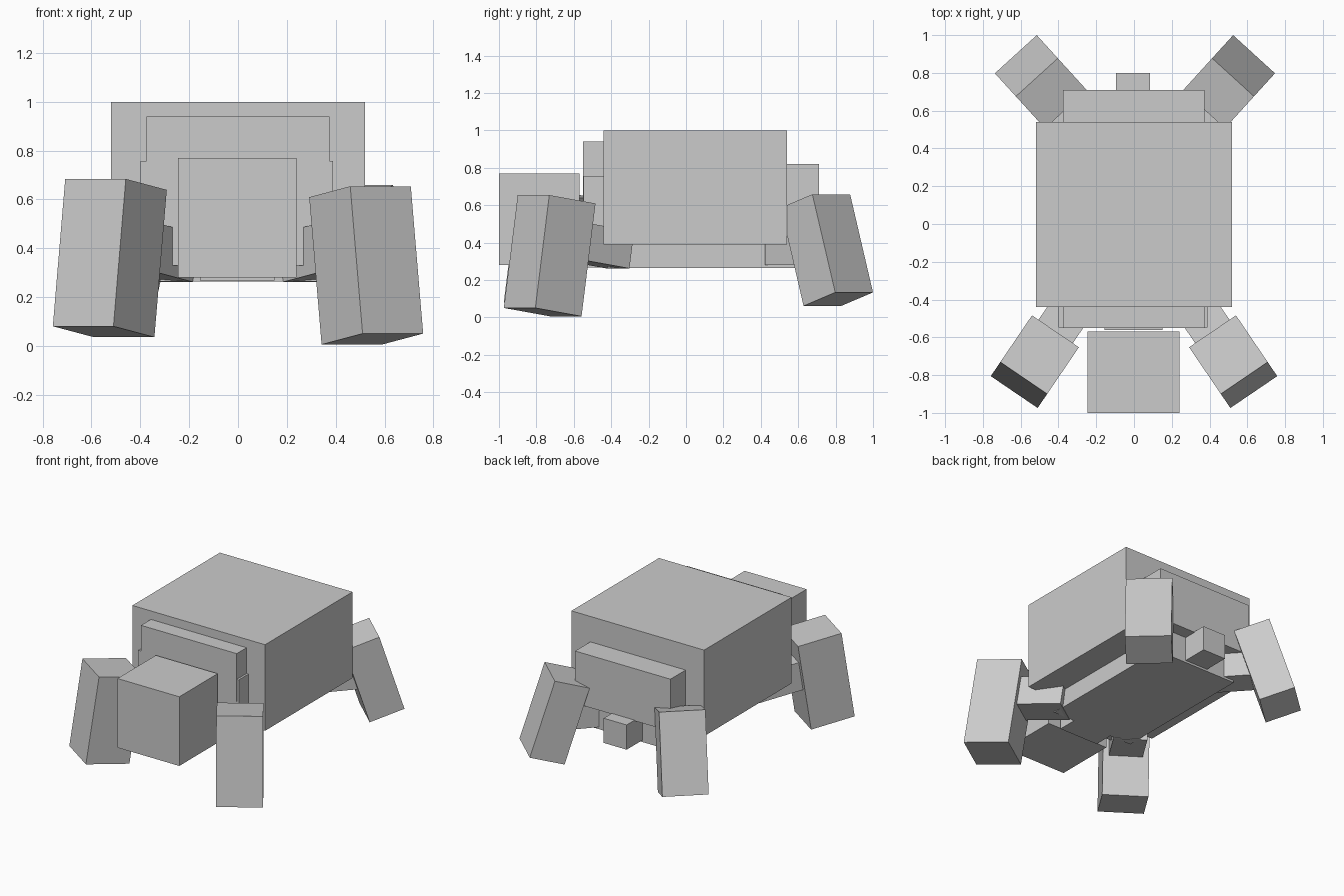
import bpy
import math
from mathutils import Matrix, Vector

if "Cube" in bpy.data.objects:
    bpy.data.objects.remove(bpy.data.objects["Cube"])

grey = bpy.data.materials.new("plain_grey")
grey.diffuse_color = (0.6, 0.6, 0.6, 1)
grey.use_nodes = True
grey.node_tree.nodes["Principled BSDF"].inputs["Base Color"].default_value = grey.diffuse_color


def box(name, size, center, yaw=0.0, tilt=0.0):
    """Box turned to heading yaw; tilt raises its outward end (degrees)."""
    bpy.ops.mesh.primitive_cube_add(size=1)
    ob = bpy.context.object
    ob.name = name
    rot = Matrix.Rotation(math.radians(yaw), 4, 'Z') @ Matrix.Rotation(math.radians(-tilt), 4, 'Y')
    ob.data.transform(Matrix.Translation(center) @ rot @ Matrix.Diagonal((*size, 1)))
    ob.data.materials.append(grey)
    return ob


def span(name, x, y, z):
    """Upright box from its extents; x is (min, max) and so on."""
    lo, hi = Vector((x[0], y[0], z[0])), Vector((x[1], y[1], z[1]))
    return box(name, hi - lo, (lo + hi) / 2)


# Shell and its stepped ends
span("shell", (-.52, .52), (-.44, .54), (.39, 1.0))
span("shell_front_upper", (-.375, .375), (-.55, -.40), (.60, .94))
span("shell_front_lower", (-.40, .39), (-.548, -.40), (.33, .757))
span("shell_back", (-.375, .372), (.50, .71), (.45, .82))

# Belly, head, neck and tail
span("belly", (-.32, .32), (-.42, .62), (.265, .45))
span("neck", (-.155, .15), (-.56, -.38), (.268, .55))
span("head", (-.245, .24), (-1.0, -.57), (.28, .77))
span("tail", (-.095, .085), (.58, .80), (.28, .455))

# Splayed legs, each with an upper limb reaching under the shell
for side, label, lift in ((1, "right", 0.0), (-1, "left", 0.03)):
    def turn(a):
        return a if side > 0 else 180 - a
    box("front_leg_" + label, (.302, .30, .61), (side * .525, -.729, .33 + lift), turn(-55.8), 8.5)
    box("front_upper_limb_" + label, (.46, .22, .20), (side * .395, -.54, .395), turn(-55.8), 8.5)
    cx = .005
    box("back_leg_" + label, (.24, .30, .55), (cx + side * .498, .753, .36), turn(47.7), 17.5)
    box("back_upper_limb_" + label, (.35, .20, .21), (cx + side * .378, .62, .385), turn(47.7))
